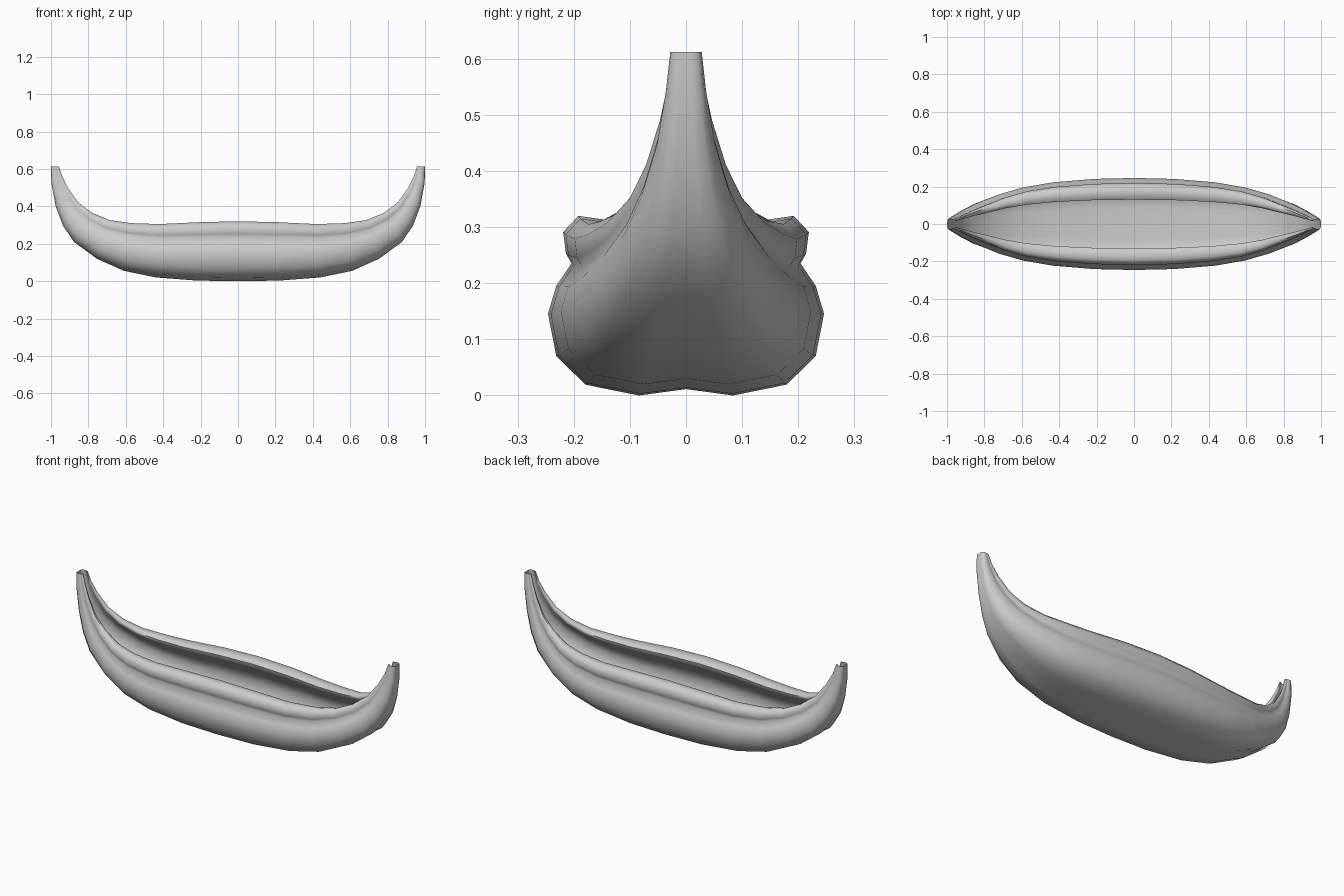
import bpy, bmesh, math

if "Cube" in bpy.data.objects:
    bpy.data.objects.remove(bpy.data.objects["Cube"])

# half stations from midship to tip: keel x, keel z, rim x, rim z, half beam
HALF = [
    (0.00, 0.000, 0.00, 0.320, 0.246),
    (0.22, 0.003, 0.21, 0.315, 0.241),
    (0.44, 0.020, 0.42, 0.305, 0.223),
    (0.61, 0.055, 0.57, 0.310, 0.196),
    (0.755, 0.120, 0.685, 0.326, 0.158),
    (0.877, 0.210, 0.78, 0.365, 0.113),
    (0.935, 0.295, 0.855, 0.422, 0.080),
    (0.975, 0.400, 0.91, 0.500, 0.052),
    (0.998, 0.525, 0.94, 0.560, 0.036),
    (1.00, 0.612, 0.957, 0.612, 0.028),
]
# half cross-section, keel to rim (outside), then keel to rim (inside)
OUTER = [(0, .035), (.34, 0), (.73, .06), (.94, .22), (1, .455), (.94, .61),
         (.83, .735), (.87, .79), (.89, .91), (.78, 1), (.6, .98)]
INNER = [(0, .085), (.33, .05), (.68, .10), (.88, .25), (.94, .455), (.88, .59),
         (.77, .70), (.70, .76), (.62, .82), (.55, .88), (.53, .94)]


def mirrored(half):
    return [(-y, w) for y, w in reversed(half[1:])] + half


outer, inner = mirrored(OUTER), mirrored(INNER)
loop = outer + inner[::-1]
n, m = len(outer), len(loop)
stations = [(-a, b, -c, d, e) for a, b, c, d, e in reversed(HALF[1:])] + HALF

# hull shell lofted through the stations
bm = bmesh.new()
rings = []
for kx, kz, rx, rz, wid in stations:
    rings.append([bm.verts.new((kx + (rx - kx) * w, y * wid, kz + (rz - kz) * w))
                  for y, w in loop])
for a, b in zip(rings, rings[1:]):
    for i in range(m):
        j = (i + 1) % m
        bm.faces.new((a[i], a[j], b[j], b[i]))
# flat caps on both stem tips
for r in (rings[0], rings[-1]):
    for i in range(n - 1):
        bm.faces.new((r[i], r[i + 1], r[m - 2 - i], r[m - 1 - i]))
bmesh.ops.recalc_face_normals(bm, faces=bm.faces)
mesh = bpy.data.meshes.new("canoe_hull")
bm.to_mesh(mesh)
bm.free()
hull = bpy.data.objects.new("canoe_hull", mesh)
bpy.context.collection.objects.link(hull)
bpy.context.view_layer.objects.active = hull
hull.select_set(True)
bpy.ops.object.shade_smooth_by_angle(angle=math.radians(65))
